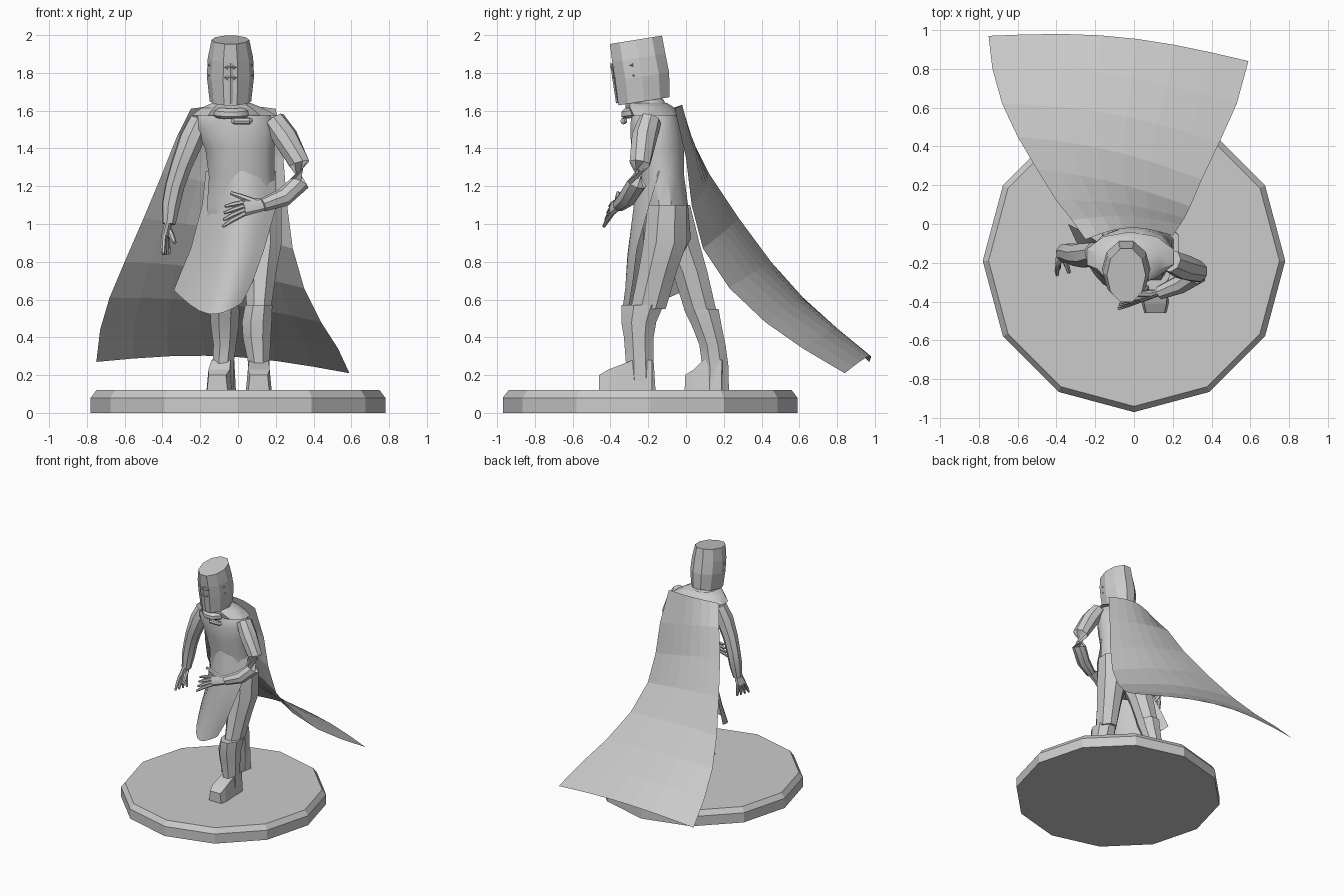
import bpy, bmesh, math
from mathutils import Vector

cube = bpy.data.objects.get("Cube")
if cube:
    bpy.data.objects.remove(cube, do_unlink=True)

grey = bpy.data.materials.new("stone_grey")
grey.use_nodes = True
COLOR = (0.6, 0.6, 0.6, 1)
grey.diffuse_color = COLOR
grey.node_tree.nodes["Principled BSDF"].inputs["Base Color"].default_value = COLOR


def finish(name, bm, smooth=0, solid=True):
    if solid:
        bmesh.ops.recalc_face_normals(bm, faces=bm.faces)
    me = bpy.data.meshes.new(name)
    bm.to_mesh(me)
    bm.free()
    me.materials.append(grey)
    ob = bpy.data.objects.new(name, me)
    bpy.context.collection.objects.link(ob)
    if smooth:
        bpy.ops.object.select_all(action='DESELECT')
        ob.select_set(True)
        bpy.context.view_layer.objects.active = ob
        bpy.ops.object.shade_smooth_by_angle(angle=math.radians(smooth))
    return ob


def skin(bm, loops):
    """Bridge equal vertex loops and cap both ends."""
    n = len(loops[0])
    vs = [[bm.verts.new(p) for p in loop] for loop in loops]
    for a, b in zip(vs, vs[1:]):
        for i in range(n):
            j = (i + 1) % n
            bm.faces.new((a[i], a[j], b[j], b[i]))
    bm.faces.new(vs[0])
    bm.faces.new(vs[-1])


def stack(name, rings, sides=10, smooth=0, tilt=0, turn=0.5):
    """Horizontal ellipses (x, y, z, rx, ry); tilt raises the rear of each ring."""
    bm = bmesh.new()
    loops = []
    for x, y, z, rx, ry in rings:
        angles = [2 * math.pi * (i + turn) / sides for i in range(sides)]
        loops.append([(x + rx * math.cos(a), y + ry * math.sin(a),
                       z + tilt * ry * math.sin(a)) for a in angles])
    skin(bm, loops)
    return finish(name, bm, smooth)


def limb(bm, path, radii, sides=8, flat=1.0, across=(0, 1, 0)):
    """Tube along a path, squashed by flat at right angles to across."""
    pts = [Vector(p) for p in path]
    loops = []
    for i, p in enumerate(pts):
        d = (pts[min(i + 1, len(pts) - 1)] - pts[max(i - 1, 0)]).normalized()
        u = (Vector(across) - d * d.dot(Vector(across))).normalized()
        v = d.cross(u) * flat
        loops.append([p + radii[i] * (u * math.cos(a) + v * math.sin(a))
                      for a in (2 * math.pi * k / sides for k in range(sides))])
    skin(bm, loops)


def sheet(name, left, right, bulges, cols, smooth=0):
    """Cloth between two edges, bowed by a (y, z) bulge per row."""
    bm = bmesh.new()
    rows = []
    for a, b, (by, bz) in zip(left, right, bulges):
        a, b = Vector(a), Vector(b)
        rows.append([bm.verts.new(a.lerp(b, t) + Vector((0, by, bz)) * math.sin(math.pi * t))
                     for t in (i / cols for i in range(cols + 1))])
    for r, s in zip(rows, rows[1:]):
        for i in range(cols):
            bm.faces.new((r[i], r[i + 1], s[i + 1], s[i]))
    return finish(name, bm, smooth, solid=False)


# Twelve-sided plinth with a chamfered rim
stack("base", [(0, -.19, 0, .78, .78), (0, -.19, .08, .78, .78), (0, -.19, .12, .75, .75)], 12, turn=0)

# Torso, from hips to neck
stack("torso", [(.03, -.1, .85, .13, .09), (.03, -.1, .92, .19, .13), (.02, -.11, 1.1, .19, .125),
                (.02, -.13, 1.25, .18, .125), (.01, -.15, 1.4, .19, .145), (-.01, -.16, 1.5, .22, .14),
                (-.02, -.17, 1.57, .2, .125), (-.03, -.2, 1.63, .1, .1), (-.04, -.23, 1.7, .08, .09)], 12, 40)

# Front panel of the surcoat, swinging to one side
sheet("surcoat_skirt",
      [(-.17, -.1, 1.28), (-.19, -.09, 1.1), (-.25, -.05, .87), (-.3, -.02, .75), (-.34, 0, .65)],
      [(.2, -.14, 1.28), (.2, -.2, 1.08), (.14, -.26, .87), (.08, -.28, .7), (.02, -.3, .58)],
      [(-.14, 0), (-.13, -.01), (-.14, -.04), (-.15, -.07), (-.16, -.09)], 8, 40)

# Forward leg with its boot
stack("front_leg", [(.12, -.1, 1.1, .12, .11), (.13, -.11, .9, .11, .125), (.12, -.15, .75, .09, .11),
                    (.11, -.2, .55, .07, .1)], 8, 25)
stack("front_boot", [(.11, -.23, .57, .078, .12), (.1, -.25, .48, .085, .1), (.1, -.25, .4, .08, .085),
                     (.11, -.245, .27, .062, .08), (.11, -.24, .12, .062, .085)], 8, 25)

# Trailing leg with its boot
stack("rear_leg", [(-.05, -.08, 1.1, .12, .11), (-.06, -.04, .9, .11, .12), (-.06, .02, .75, .095, .1),
                   (-.07, .08, .53, .075, .09)], 8, 25)
stack("rear_boot", [(-.07, .08, .55, .085, .1), (-.07, .11, .46, .08, .085), (-.07, .14, .36, .065, .075),
                    (-.08, .155, .25, .06, .075), (-.08, .155, .12, .062, .078)], 8, 25)


# Feet: wedges from instep to toe
def foot(name, x, y, turn, length):
    bm = bmesh.new()
    loops = []
    for d, w, h in ((0, .06, .16), (.1, .06, .16), (length - .05, .068, .11), (length, .055, .08)):
        loops.append([(x + math.sin(turn) * d + math.cos(turn) * s * w,
                       y - math.cos(turn) * d + math.sin(turn) * s * w, z)
                      for s, z in ((-1, .12), (1, .12), (.85, .12 + h), (-.85, .12 + h))])
    skin(bm, loops)
    finish(name, bm)


foot("front_foot", .11, -.18, 0, .28)
foot("rear_foot", -.07, .2, -.2, .2)


# Arms with a gauntlet cuff, a flat palm and four fingers plus thumb
def arm(name, path, across, wrist, palm, tips, thumb):
    bm = bmesh.new()
    limb(bm, path, [.06, .068, .058, .053, .05, .036], across=across)
    limb(bm, [wrist, palm], [.034, .045], flat=.45, across=across)
    palm, tips, side = Vector(palm), Vector(tips), Vector(across).normalized()
    forward = (palm - Vector(wrist)).normalized()
    for k in range(4):
        off = side * (k - 1.5) * .022
        start, end = palm + off - forward * .01, tips + off * 1.7
        knuckle = start.lerp(end, .5) + forward * .012
        limb(bm, [start, knuckle, end], [.013, .013, .008], 6, across=across)
    base = Vector(wrist).lerp(palm, .5) + side * .025
    limb(bm, [base, base.lerp(Vector(thumb), .6), thumb], [.017, .015, .01], 6, across=across)
    finish(name, bm, 30)


arm("left_arm", [(.19, -.19, 1.55), (.25, -.22, 1.46), (.325, -.245, 1.32), (.325, -.26, 1.215),
                 (.24, -.31, 1.14), (.13, -.355, 1.1)], (.1, .3, 1),
    (.14, -.35, 1.105), (.03, -.385, 1.085), (-.075, -.42, 1.04), (-.04, -.36, 1.165))
arm("right_arm", [(-.2, -.15, 1.55), (-.245, -.16, 1.45), (-.3, -.16, 1.31), (-.335, -.15, 1.2),
                  (-.355, -.15, 1.1), (-.365, -.16, 1.0)], (.3, 1, 0),
    (-.365, -.16, 1.02), (-.385, -.18, .93), (-.38, -.21, .84), (-.335, -.25, .9))

# Cape sweeping out behind
sheet("cape",
      [(-.25, -.08, 1.61), (-.32, .02, 1.47), (-.4, .12, 1.27), (-.5, .28, 1.03), (-.6, .45, .8),
       (-.68, .62, .61), (-.73, .8, .44), (-.75, .97, .27)],
      [(.2, -.06, 1.61), (.24, .0, 1.35), (.26, .03, 1.1), (.29, .09, .87), (.35, .23, .66),
       (.44, .42, .48), (.53, .62, .34), (.59, .84, .21)],
      [(.05, .02), (.03, .01), (.03, .01), (.03, .02), (.04, .03), (.05, .04), (.06, .05), (.06, .06)], 7)

# Shoulder mantle, its neck roll and the clasp on the chest
stack("mantle", [(-.02, -.17, 1.575, .235, .13), (-.03, -.19, 1.615, .17, .13), (-.035, -.21, 1.64, .11, .11)],
      10, 30)
stack("neck_roll", [(-.035, -.23, 1.57, .095, .1), (-.035, -.23, 1.585, .11, .115),
                    (-.035, -.23, 1.61, .11, .115), (-.035, -.23, 1.625, .09, .1)], 12, 40, tilt=.15)
bm = bmesh.new()
limb(bm, [(-.03, -.32, 1.545), (-.02, -.33, 1.545), (.06, -.33, 1.545), (.07, -.32, 1.55)],
     [.012, .018, .018, .012])
finish("clasp", bm, 40)

# Great helm, leaning forward
stack("helm", [(-.04, -.222, 1.65, .11, .143), (-.04, -.232, 1.78, .125, .15),
               (-.04, -.25, 1.88, .12, .148), (-.04, -.265, 1.975, .1, .145)], 10, tilt=.16, turn=0)


# Brow plate, nose ridge and visor edge
def bar(name, points, w, flat, across):
    bm = bmesh.new()
    limb(bm, points, [w] * len(points), 4, flat, across)
    finish(name, bm)


for name, z, y in (("brow_plate", 1.83, -.384), ("visor_edge", 1.775, -.376)):
    bar(name, [(-.15, y + .105, z + .012), (-.078, y + .01, z), (-.04, y - .008, z),
               (-.002, y + .01, z), (.07, y + .105, z + .012)], .012, .8, (0, 0, 1))
bar("nose_ridge", [(-.04, -.362, 1.64), (-.04, -.38, 1.76), (-.04, -.393, 1.85)], .014, .6, (1, 0, 0))
